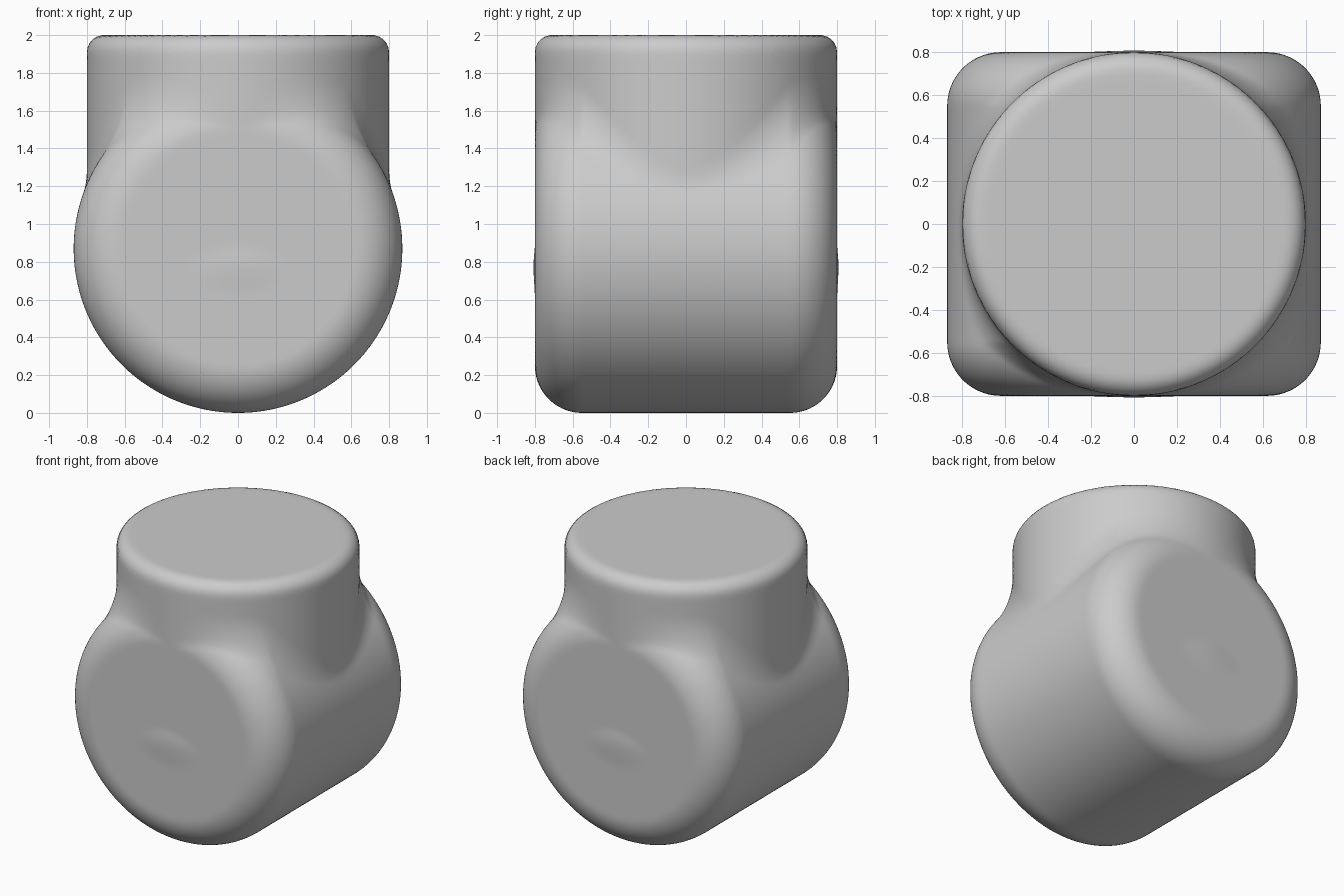
import bpy, bmesh
from mathutils import Vector

default = bpy.data.objects.get("Cube")
if default:
    bpy.data.objects.remove(default, do_unlink=True)

CENTRE = Vector((0, 0, 0.87))
FILLET = 0.3


def rounded_cylinder(p, axis, middle, radius, half, edge):
    """Distance and outward normal of a cylinder with a rolled rim."""
    q = p - middle
    along = q[axis]
    q[axis] = 0
    core_r, core_h = radius - edge, half - edge
    spread = q.length
    v = q * (max(spread - core_r, 0) / max(spread, 1e-9))
    v[axis] = along - max(-core_h, min(core_h, along))
    size = v.length
    return size - edge, v / max(size, 1e-9)


def fitting(p):
    """Union of barrel and neck, joined by a rolling-ball fillet."""
    a, na = rounded_cylinder(p, 1, CENTRE, 0.87, 0.8, 0.25)
    b, nb = rounded_cylinder(p, 2, Vector((0, 0, 1.4)), 0.8, 0.6, 0.09)
    nearest = min(a, b)
    if nearest <= 0:
        return nearest
    u, v, c = FILLET - a, FILLET - b, na.dot(nb)
    if u > 0 and v > 0 and v > c * u and u > c * v and abs(c) < 0.9999:
        reach = (u * u + v * v - 2 * c * u * v) / (1 - c * c)
        return FILLET - max(reach, 0) ** 0.5
    return nearest


def surface_point(direction):
    near, far = 0.6, 1.7
    for _ in range(19):
        mid = (near + far) / 2
        if fitting(CENTRE + direction * mid) < 0:
            near = mid
        else:
            far = mid
    return CENTRE + direction * near


# Pipe fitting body: a dense quad ball pushed out onto the blended form
bm = bmesh.new()
bmesh.ops.create_cube(bm, size=2)
bmesh.ops.subdivide_edges(bm, edges=bm.edges[:], cuts=71, use_grid_fill=True)
for vert in bm.verts:
    vert.co = surface_point(vert.co.normalized())
bmesh.ops.recalc_face_normals(bm, faces=bm.faces[:])
for face in bm.faces:
    face.smooth = True
mesh = bpy.data.meshes.new("pipe_fitting")
bm.to_mesh(mesh)
bm.free()
body = bpy.data.objects.new("pipe_fitting", mesh)
bpy.context.collection.objects.link(body)

# Plain grey
grey = bpy.data.materials.new("plain_grey")
grey.use_nodes = True
colour = (0.6, 0.6, 0.6, 1)
grey.diffuse_color = colour
grey.node_tree.nodes["Principled BSDF"].inputs["Base Color"].default_value = colour
mesh.materials.append(grey)
